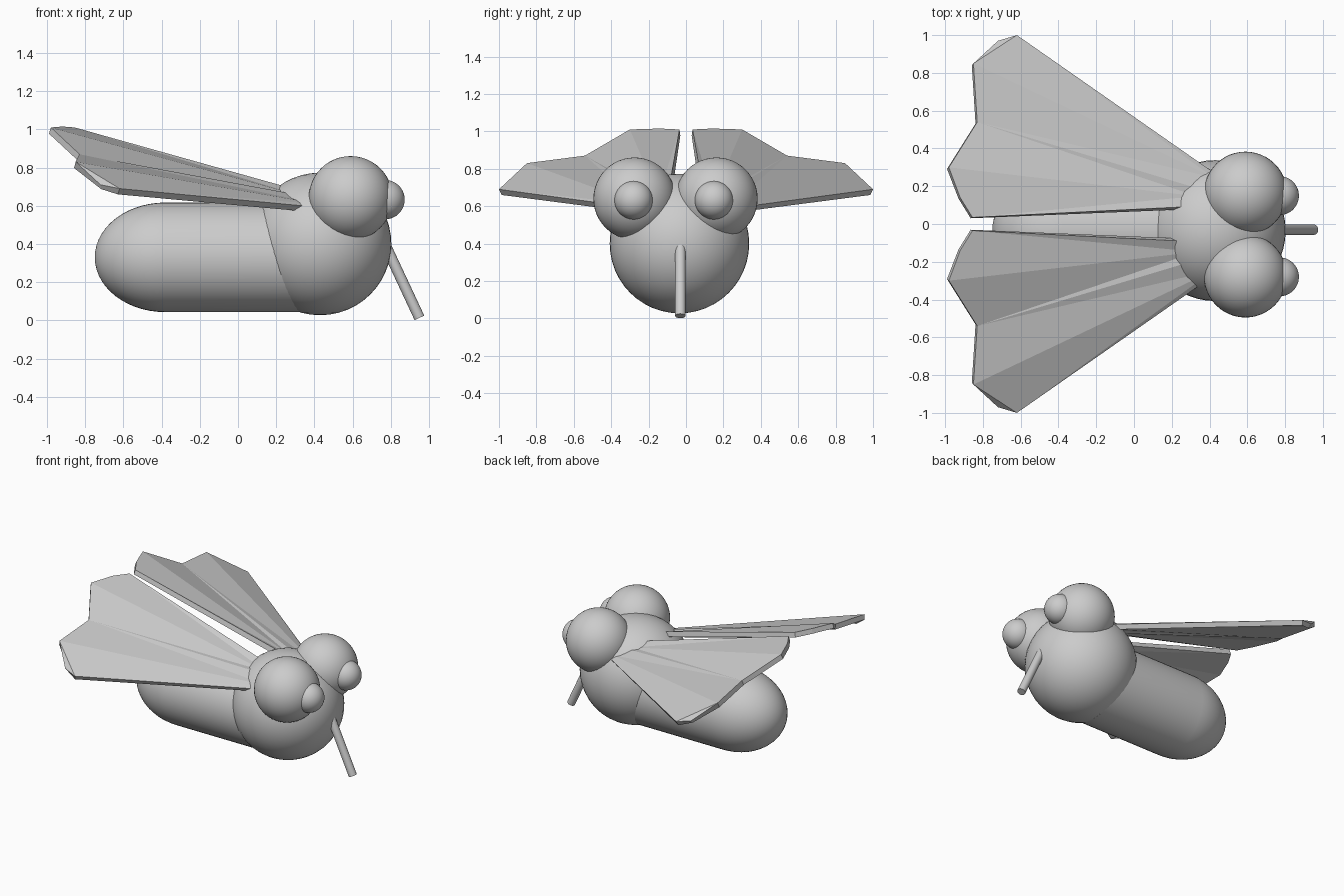
import bpy, bmesh, math
from mathutils import Vector

if "Cube" in bpy.data.objects:
    bpy.data.objects.remove(bpy.data.objects["Cube"])


def finish(name, bm, smooth=True):
    bmesh.ops.recalc_face_normals(bm, faces=bm.faces) if smooth else None
    me = bpy.data.meshes.new(name)
    bm.to_mesh(me)
    bm.free()
    ob = bpy.data.objects.new(name, me)
    bpy.context.collection.objects.link(ob)
    if smooth:
        bpy.ops.object.select_all(action='DESELECT')
        ob.select_set(True)
        bpy.context.view_layer.objects.active = ob
        bpy.ops.object.shade_smooth_by_angle(angle=math.radians(40))
    return ob


def ball(name, centre, radius):
    bm = bmesh.new()
    bmesh.ops.create_uvsphere(bm, u_segments=48, v_segments=24, radius=radius)
    ob = finish(name, bm)
    ob.location = centre
    return ob


# Head, eyes and pupils
ball("head", (0.43, -0.035, 0.40), 0.373)
for side, eye_y, pupil_y in (("right", -0.275, -0.28), ("left", 0.163, 0.15)):
    ball(side + "_eye", (0.59, eye_y, 0.64), 0.22)
    ball(side + "_pupil", (0.77, pupil_y, 0.632), 0.103)

# Body: long rounded tail, its profile spun about the x axis
bm = bmesh.new()
cap, radius, start, end = 0.37, 0.287, -0.38, 0.32
profile = [(start - cap * math.cos(a), radius * math.sin(a))
           for a in (math.pi / 2 * i / 14 for i in range(15))]
profile += [(end, radius), (end, 0)]
verts = [bm.verts.new((x, 0, r)) for x, r in profile]
edges = [bm.edges.new(p) for p in zip(verts, verts[1:])]
bmesh.ops.spin(bm, geom=verts + edges, cent=(0, 0, 0), axis=(1, 0, 0),
               angle=math.tau, steps=48, use_duplicate=False)
bmesh.ops.remove_doubles(bm, verts=bm.verts, dist=0.0005)
body = finish("body", bm)
body.location = (0, -0.03, 0.33)

# Drinking tube hanging from the face
a, b = Vector((0.76, -0.03, 0.42)), Vector((0.95, -0.03, 0.013))
bm = bmesh.new()
bmesh.ops.create_cone(bm, cap_ends=True, segments=24, radius1=0.028,
                      radius2=0.028, depth=(b - a).length)
tube = finish("drinking_tube", bm)
tube.location = (a + b) / 2
tube.rotation_euler = (b - a).to_track_quat('Z', 'Y').to_euler()

# Wings: pleated fan of ribs (root, tip), with extra points rounding two rims
ribs = [((0.25, 0.09, 0.70), (-0.855, 0.035, 1.01)),
        ((0.265, 0.155, 0.67), (-0.98, 0.30, 1.01)),
        ((0.30, 0.20, 0.66), (-0.83, 0.54, 0.87)),
        ((0.36, 0.275, 0.62), (-0.85, 0.85, 0.83)),
        ((0.39, 0.295, 0.595), (-0.62, 1.0, 0.69))]
rim = {0: (-0.92, 0.14, 1.015), 3: (-0.72, 0.97, 0.71)}
bm = bmesh.new()
roots, tips = [], []
for root, tip in ribs:
    root, tip = Vector(root), Vector(tip)
    root += (root - tip).normalized() * 0.07
    roots.append(bm.verts.new(root))
    tips.append(bm.verts.new(tip))
for i in range(len(ribs) - 1):
    loop = [roots[i + 1], tips[i + 1]]
    if i in rim:
        loop.append(bm.verts.new(rim[i]))
    bm.faces.new(loop + [tips[i], roots[i]])
bmesh.ops.triangulate(bm, faces=bm.faces)
wings = finish("wings", bm, smooth=False)
solid = wings.modifiers.new("thickness", 'SOLIDIFY')
solid.thickness = 0.035
solid.offset = -1
mirror = wings.modifiers.new("mirror", 'MIRROR')
mirror.use_axis = (False, True, False)
